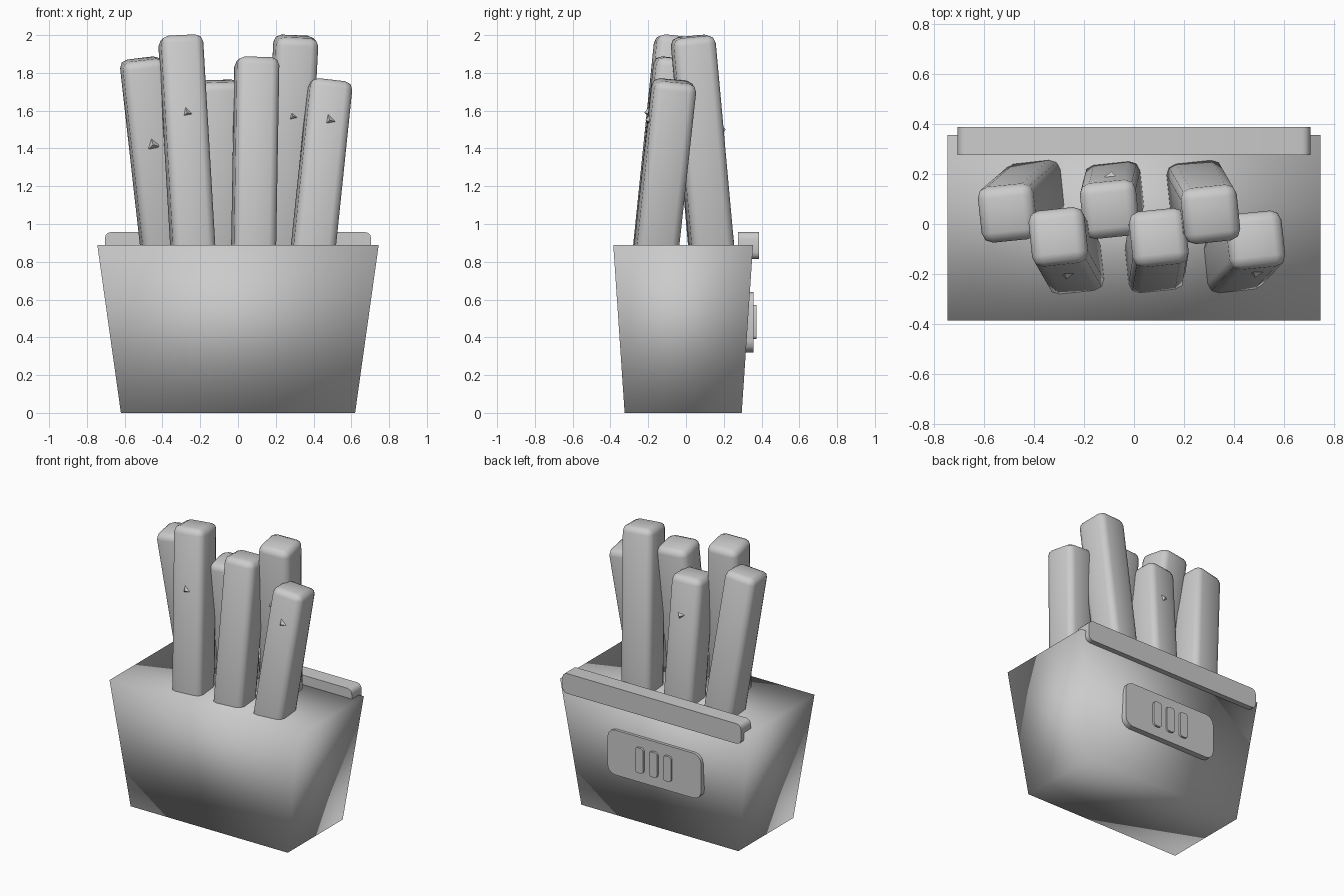
import bpy, bmesh, math
from mathutils import Vector, Matrix

if "Cube" in bpy.data.objects:
    bpy.data.objects.remove(bpy.data.objects["Cube"])


def add_object(name, bm, smooth=True):
    bmesh.ops.recalc_face_normals(bm, faces=bm.faces)
    for f in bm.faces:
        f.smooth = smooth
    mesh = bpy.data.meshes.new(name)
    bm.to_mesh(mesh)
    bm.free()
    obj = bpy.data.objects.new(name, mesh)
    bpy.context.collection.objects.link(obj)
    return obj


def box(size, center):
    bm = bmesh.new()
    bmesh.ops.create_cube(bm, size=1)
    bmesh.ops.scale(bm, vec=size, verts=bm.verts)
    bmesh.ops.translate(bm, vec=center, verts=bm.verts)
    return bm


def rounded_plate(name, x, half_w, y0, y1, z0, z1, radius):
    """Slab facing y whose four outline corners are rounded."""
    bm = box((2 * half_w, y1 - y0, z1 - z0), (x, (y0 + y1) / 2, (z0 + z1) / 2))
    edges = [e for e in bm.edges
             if abs(e.verts[0].co.y - e.verts[1].co.y) > 0.9 * (y1 - y0)]
    bmesh.ops.bevel(bm, geom=edges, offset=radius, segments=3, profile=0.5,
                    affect='EDGES')
    obj = add_object(name, bm)
    bpy.context.view_layer.objects.active = obj
    obj.select_set(True)
    bpy.ops.object.shade_smooth_by_angle(angle=math.radians(40))
    obj.select_set(False)


# tapered carton, wider at the top
bm = box((2, 2, 1), (0, 0, 0.5))
for v in bm.verts:
    top = v.co.z > 0.5
    v.co = Vector((v.co.x * (0.745 if top else 0.62),
                   -0.015 + v.co.y * (0.37 if top else 0.31),
                   0.89 if top else 0))
add_object("carton", bm)

# raised back rim, back plaque and its three small bars
rounded_plate("back_rim", 0, 0.705, 0.276, 0.387, 0.815, 0.958, 0.035)
rounded_plate("back_plaque", 0, 0.37, 0.29, 0.358, 0.32, 0.64, 0.06)
for i in (-1, 0, 1):
    rounded_plate(f"plaque_bar_{i + 2}", i * 0.11, 0.032, 0.32, 0.373,
                  0.39, 0.57, 0.02)

# leaning sticks: (centre at the carton top, centre at the stick top)
RIM_Z, SUNK_Z, WIDTH = 0.89, 0.6, 0.225
sticks = [
    ((-0.40, 0.135), (-0.51, 0.04, 1.873)),
    ((-0.24, -0.16), (-0.305, -0.047, 1.993)),
    ((-0.08, 0.13), (-0.098, 0.055, 1.757)),
    ((0.083, -0.155), (0.10, -0.05, 1.878)),
    ((0.25, 0.135), (0.308, 0.035, 1.993)),
    ((0.40, -0.155), (0.49, -0.06, 1.757)),
]
for n, (base, tip) in enumerate(sticks, 1):
    tip = Vector(tip)
    axis = tip - Vector((*base, RIM_Z))
    foot = tip - axis * ((tip.z - SUNK_Z) / axis.z)
    bm = box((WIDTH, WIDTH, (tip - foot).length), (0, 0, 0))
    bmesh.ops.bevel(bm, geom=bm.edges[:], offset=0.042, segments=2,
                    profile=0.5, affect='EDGES')
    lean = Vector((0, 0, 1)).rotation_difference(axis).to_matrix().to_4x4()
    bm.transform(Matrix.Translation((tip + foot) / 2) @ lean
                 @ Matrix.Rotation(math.radians(6), 4, 'Z'))
    add_object(f"potato_stick_{n}", bm)

# salt grains: cube corners poking out of the sticks
grains = [((-0.45, -0.02, 1.42), -1), ((-0.27, -0.185, 1.59), -1),
          ((-0.09, 0.175, 1.5), 1), ((0.29, -0.02, 1.57), -1),
          ((0.485, -0.18, 1.55), -1)]
for n, (pos, side) in enumerate(grains, 1):
    bm = box((0.04, 0.04, 0.04), (0, 0, 0))
    turn = Vector((1, 1, 1)).rotation_difference(Vector((0, side, 0)))
    bm.transform(Matrix.Translation(pos) @ turn.to_matrix().to_4x4())
    add_object(f"salt_grain_{n}", bm, smooth=False)
